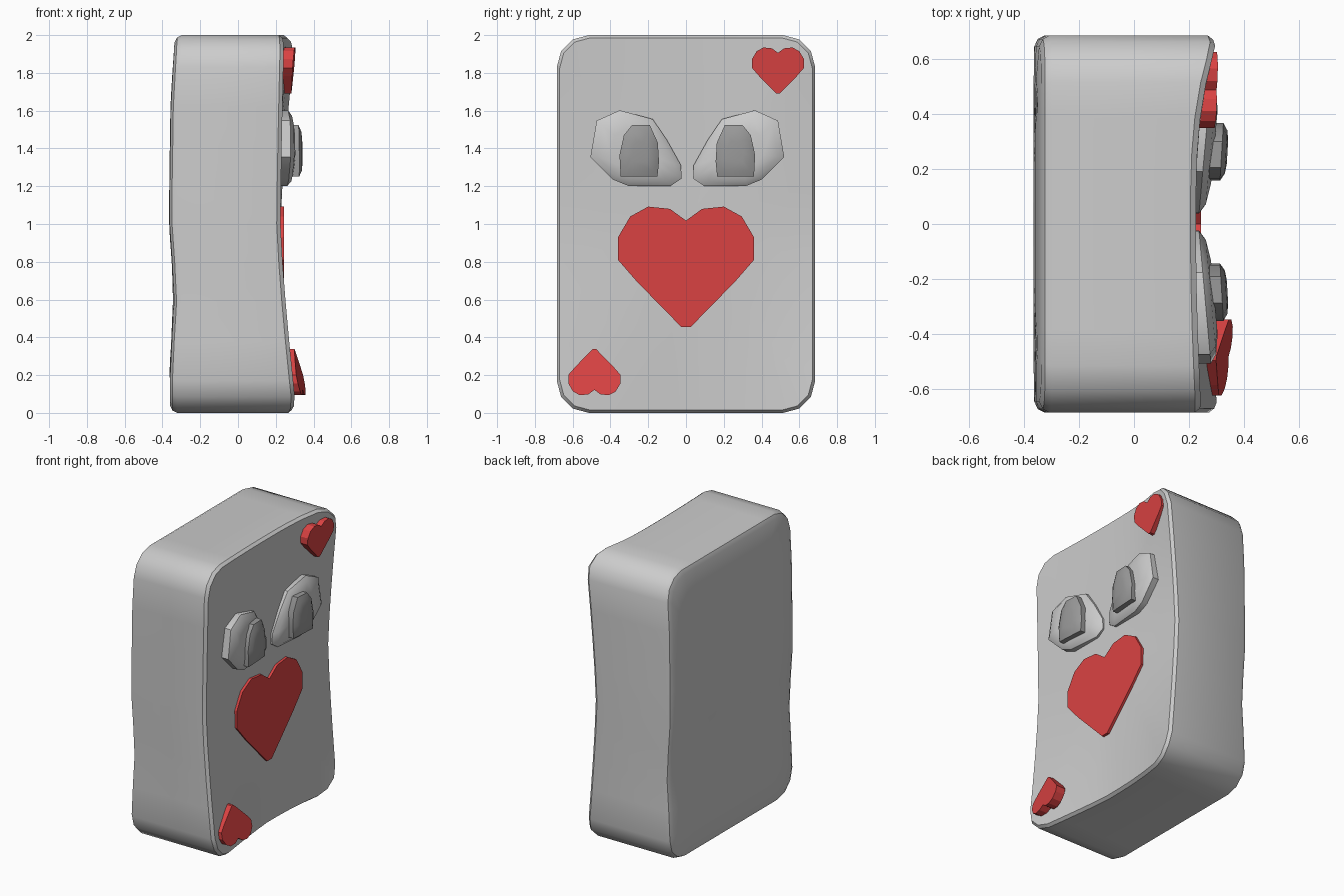
import bpy, bmesh, math

if "Cube" in bpy.data.objects:
    bpy.data.objects.remove(bpy.data.objects["Cube"])

# ---------- helpers ----------
def material(name, rgb):
    m = bpy.data.materials.new(name)
    m.diffuse_color = (*rgb, 1)
    m.use_nodes = True
    m.node_tree.nodes["Principled BSDF"].inputs["Base Color"].default_value = m.diffuse_color
    return m

RED = material("red", (0.7, 0.055, 0.055))
DARK = material("dark_grey", (0.32, 0.32, 0.32))

def skin(name, rings, mat=None, smooth=None):
    """Bridge a list of equal-length 3D loops and cap both ends."""
    bm = bmesh.new()
    loops = [[bm.verts.new(p) for p in r] for r in rings]
    n = len(rings[0])
    for a, b in zip(loops, loops[1:]):
        for i in range(n):
            j = (i + 1) % n
            bm.faces.new((a[i], a[j], b[j], b[i]))
    bm.faces.new(loops[0])
    bm.faces.new(loops[-1])
    bmesh.ops.recalc_face_normals(bm, faces=bm.faces)
    me = bpy.data.meshes.new(name)
    bm.to_mesh(me)
    bm.free()
    ob = bpy.data.objects.new(name, me)
    bpy.context.collection.objects.link(ob)
    if mat:
        me.materials.append(mat)
    if smooth:
        bpy.ops.object.select_all(action='DESELECT')
        ob.select_set(True)
        bpy.context.view_layer.objects.active = ob
        bpy.ops.object.shade_smooth_by_angle(angle=math.radians(smooth))
    return ob

def lerp_table(t, table):
    for (a, va), (b, vb) in zip(table, table[1:]):
        if t <= b:
            k = (t - a) / (b - a)
            k = k * k * (3 - 2 * k)
            return va + (vb - va) * k
    return table[-1][1]

# ---------- card body ----------
HY, R = 0.684, 0.17

def front_x(y, z):
    """Face surface, curling outwards at the corners."""
    ty, tz = min(abs(y) / 0.65, 1), min(abs(z - 1) / 0.95, 1)
    if z < 1:
        amp, p = (0.08, 1.2) if y < 0 else (0.065, 2.5)
    else:
        amp, p = (0.018, 2) if y < 0 else (0.075, 3)
    return 0.225 + amp * ty ** p * tz ** 1.3

def back_x(y, z):
    return lerp_table(z, [(-0.1, -0.362), (0.2, -0.362), (0.6, -0.34),
                          (1.05, -0.365), (1.5, -0.36), (2.1, -0.335)])

def card_loop(inset):
    """Rounded rectangle in (y, z), straight sides subdivided."""
    hy, hz, r = HY - inset, 1 - inset, R - inset * 0.6
    corners = []
    for cy, cz, a0 in ((1, 1, 0), (-1, 1, 90), (-1, -1, 180), (1, -1, 270)):
        corners.append([(cy * (hy - r) + r * math.cos(math.radians(a0 + k * 30)),
                         1 + cz * (hz - r) + r * math.sin(math.radians(a0 + k * 30)))
                        for k in range(4)])
    pts = []
    for i, c in enumerate(corners):
        pts += c
        (ay, az), (by, bz) = c[-1], corners[(i + 1) % 4][0]
        pts += [(ay + (by - ay) * k / 8, az + (bz - az) * k / 8) for k in range(1, 8)]
    return pts

def card_ring(inset, scale, surf, offset):
    return [(surf(y * scale, 1 + (z - 1) * scale) + offset, y * scale, 1 + (z - 1) * scale)
            for y, z in card_loop(inset)]

scales = (0.05, 0.3, 0.55, 0.8)
rings = [card_ring(0.035, s, back_x, 0) for s in scales]
rings += [card_ring(0.04, 1, back_x, 0.002), card_ring(0.012, 1, back_x, 0.015),
          card_ring(0, 1, back_x, 0.04),
          card_ring(0, 1, front_x, -0.02), card_ring(0.015, 1, front_x, 0)]
rings += [card_ring(0.015, s, front_x, 0) for s in reversed(scales)]
skin("card_body", rings, smooth=32)

# ---------- hearts ----------
HALF = [(0.025, -0.325), (0.26, -0.085), (0.36, 0.03), (0.36, 0.15),
        (0.295, 0.26), (0.2, 0.312), (0.085, 0.3)]
HEART = HALF + [(0, 0.238)] + [(-y, z) for y, z in reversed(HALF)]

def heart(name, cy, cz, s, plane, thick):
    pts = [(cy + y * s, cz + z * abs(s)*(1 if s > 0 else -1)) for y, z in HEART]
    skin(name, [[(plane(y, z) - t, y, z) for y, z in pts] for t in (thick, 0)], RED)

heart("mouth_heart", 0, 0.78, 1, lambda y, z: 0.243, 0.05)
heart("upper_corner_heart", 0.487, 1.815, 0.383,
      lambda y, z: 0.305 + 0.08 * (z - 1.93) + 0.03 * (y - 0.6), 0.06)
heart("lower_corner_heart", -0.485, 0.213, -0.383,
      lambda y, z: 0.365 - 0.2 * (z - 0.095) + 0.13 * (y + 0.35), 0.07)

# ---------- eyes and pupils ----------
EYE = [(0.365, 1.602), (0.487, 1.547), (0.52, 1.355), (0.40, 1.235), (0.32, 1.202),
       (0.095, 1.202), (0.038, 1.24), (0.04, 1.31), (0.115, 1.445), (0.19, 1.555)]
PUPIL = [(0.165, 1.252), (0.36, 1.252), (0.366, 1.365), (0.343, 1.47), (0.30, 1.523),
         (0.205, 1.523), (0.163, 1.43), (0.157, 1.33)]

def dome(name, pts, cy, cz, base, levels, slope, side, mat=None):
    """Stack scaled outlines; slope lifts the outer side of the shape."""
    out = []
    for s, h in levels:
        ring = []
        for y, z in pts:
            yy, zz = cy + (y - cy) * s, cz + (z - cz) * s
            x = base + slope * (yy - 0.04) + h
            ring.append((x, yy if side > 0 else 0.014 - yy, zz))
        out.append(ring)
    skin(name, out, mat, smooth=40)

for side, label in ((1, "left"), (-1, "right")):
    dome(label + "_eye", EYE, 0.28, 1.38, 0.228,
         [(1, -0.06), (1, 0.008), (0.86, 0.03), (0.55, 0.042)], 0.09, side)
    dome(label + "_pupil", PUPIL, 0.26, 1.38, 0.305,
         [(1, -0.06), (1, 0.0), (0.75, 0.016), (0.4, 0.021)], 0.06, side, DARK)
